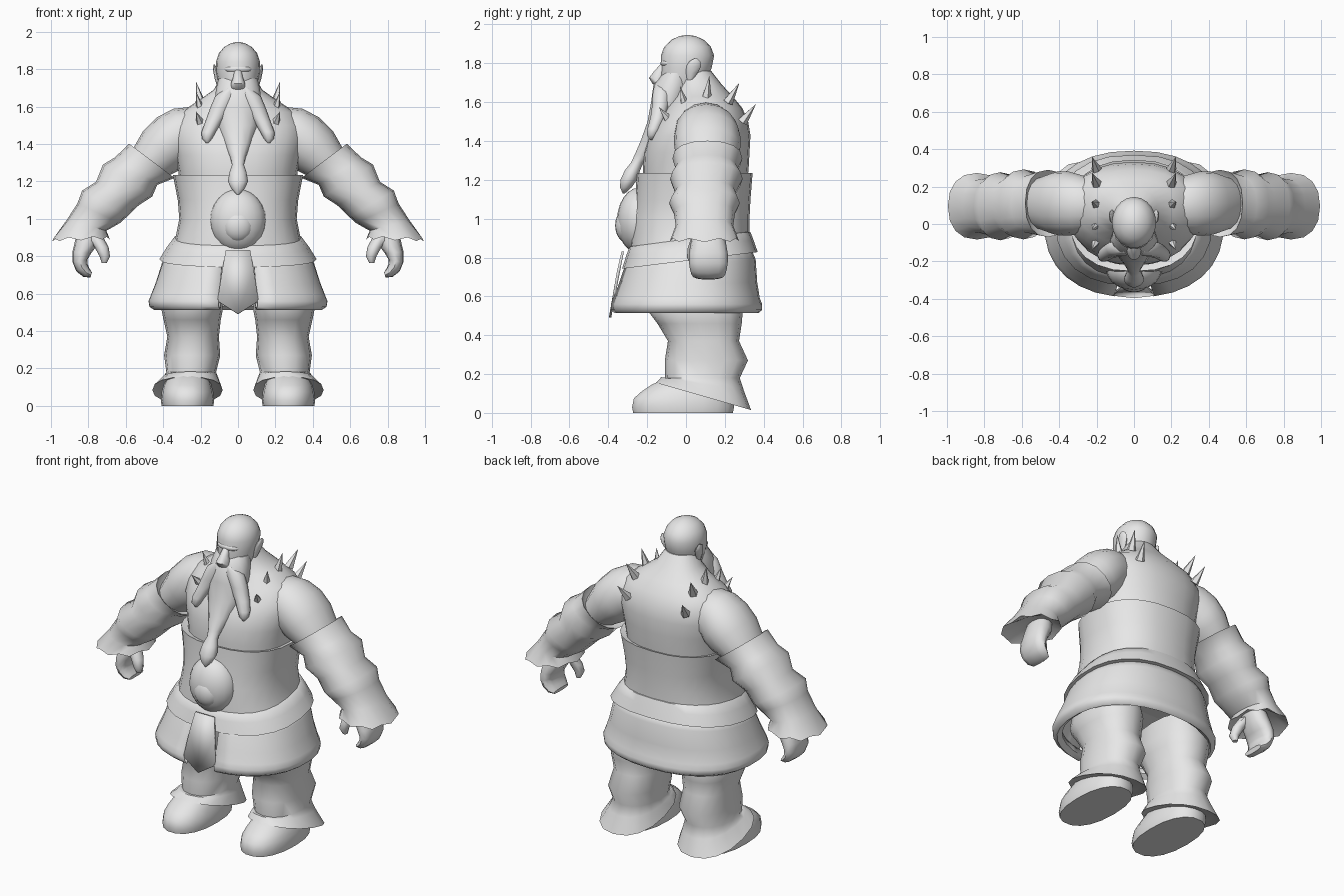
import bpy, bmesh, math
from mathutils import Vector

grey = bpy.data.materials.new("plain_grey")
grey.diffuse_color = (0.8, 0.8, 0.8, 1)


def finish(name, bm, mirror=False, thick=0, angle=50):
    bmesh.ops.recalc_face_normals(bm, faces=bm.faces)
    me = bpy.data.meshes.new(name)
    bm.to_mesh(me)
    bm.free()
    me.shade_smooth()
    me.set_sharp_from_angle(angle=math.radians(angle))
    me.materials.append(grey)
    ob = bpy.data.objects.new(name, me)
    bpy.context.collection.objects.link(ob)
    if thick:
        mod = ob.modifiers.new("thickness", 'SOLIDIFY')
        mod.thickness = thick
    if mirror:
        ob.modifiers.new("mirror", 'MIRROR').use_clip = False
    return ob


def loft(name, rings, n=16, power=2.0, mirror=False, arc=None, thick=0, jag=None):
    """Skin rings (x, y, z, half width, half depth, roll in xz, tilt in yz)."""
    bm = bmesh.new()
    loops = []
    a0, a1 = arc or (0, 360)
    count = n + 1 if arc else n
    for i, r in enumerate(rings):
        x, y, z, ru, rv, roll, tilt = (tuple(r) + (0, 0))[:7]
        roll, tilt = math.radians(roll), math.radians(tilt)
        u = Vector((math.cos(roll), 0, math.sin(roll)))
        v = Vector((0, math.cos(tilt), math.sin(tilt)))
        loop = []
        for k in range(count):
            t = math.radians(a0 + (a1 - a0) * k / n)
            c, s = math.cos(t), math.sin(t)
            c = math.copysign(abs(c) ** (2 / power), c)
            s = math.copysign(abs(s) ** (2 / power), s)
            p = Vector((x, y, z)) + u * c * ru + v * s * rv
            if jag and i == jag[0]:
                p.z += jag[1] * (k % 2)
            loop.append(bm.verts.new(p))
        loops.append(loop)
    for a, b in zip(loops, loops[1:]):
        for k in range(n):
            j = (k + 1) % count
            bm.faces.new((a[k], a[j], b[j], b[k]))
    if not arc:
        bm.faces.new(loops[0])
        bm.faces.new(loops[-1])
    return finish(name, bm, mirror, thick)


def ball(name, loc, scale):
    bm = bmesh.new()
    bmesh.ops.create_uvsphere(bm, u_segments=20, v_segments=12, radius=1)
    for v in bm.verts:
        v.co = Vector([c * s + l for c, s, l in zip(v.co, scale, loc)])
    return finish(name, bm)


# Torso rising into the neck
loft("torso", [
    (0, .045, 1.15, .31, .265), (0, .05, 1.25, .318, .272), (0, .055, 1.34, .335, .272),
    (0, .07, 1.43, .355, .262), (0, .085, 1.50, .35, .235), (0, .092, 1.57, .305, .198),
    (0, .09, 1.63, .215, .15), (0, .07, 1.69, .13, .115), (0, .04, 1.76, .09, .09)], 24, 2.25)

# Wide corset, belly boss and flush flaring belt
loft("corset", [
    (0, .02, .78, .37, .31), (0, .02, .88, .338, .307), (0, .025, 1.0, .314, .302),
    (0, .035, 1.1, .322, .297), (0, .045, 1.235, .348, .298), (0, .045, 1.222, .31, .262)], 24, 2.4)
ball("belly_swell", (0, -.15, .99), (.20, .16, .19))
ball("belly_plate", (0, -.24, .99), (.15, .115, .17))
ball("belly_boss", (0, -.30, .965), (.085, .065, .09))
loft("belt", [
    (0, .02, .90, .325, .295, 0, 7), (0, .02, .893, .348, .314, 0, 7), (0, .02, .85, .38, .33, 0, 7),
    (0, .02, .785, .42, .352, 0, 7), (0, .02, .79, .38, .32, 0, 7)], 24, 2.4)

# Skirt, split at the front, with a rolled hem
loft("skirt", [
    (0, .02, .83, .375, .312, 0, 5), (0, .015, .76, .408, .345, 0, 5), (0, .005, .66, .44, .362, 0, 2),
    (0, 0, .59, .468, .38), (0, 0, .56, .48, .392), (0, 0, .53, .475, .392),
    (0, 0, .513, .45, .372), (0, 0, .535, .42, .345), (0, 0, .57, .425, .345)],
    28, 2.3, arc=(-80, 260), thick=.01)

# Pointed front cloth
bm = bmesh.new()
pts = [(-.065, -.32, .83), (.065, -.32, .83), (.085, -.345, .72), (.11, -.372, .56),
       (0, -.385, .49), (-.11, -.372, .56), (-.085, -.345, .72)]
bm.faces.new([bm.verts.new(p) for p in pts])
finish("front_cloth", bm, thick=.012)

# Legs with flared boot cuffs and feet
loft("leg", [
    (.24, .04, .66, .14, .22), (.245, .05, .52, .165, .242), (.245, .07, .46, .153, .217),
    (.24, .09, .37, .138, .183), (.245, .105, .27, .15, .214), (.25, .085, .18, .133, .192),
    (.255, .085, .15, .15, .215, 0, -9), (.27, .09, .085, .188, .255, 0, -16),
    (.265, .08, .10, .15, .22, 0, -14)], 16, 2.3, mirror=True)
loft("foot", [
    (.27, -.015, 0, .138, .26), (.27, -.015, .03, .143, .266), (.27, -.012, .075, .138, .26),
    (.27, .005, .11, .128, .237), (.268, .025, .145, .115, .205), (.265, .06, .19, .09, .14)],
    18, 2.3, mirror=True)

# Upper arm, ridged sleeve with flared ends, and hand
loft("upper_arm", [
    (.14, .10, 1.46, .10, .10, 88), (.23, .10, 1.46, .14, .145, 85), (.30, .105, 1.448, .148, .162, 72),
    (.355, .11, 1.415, .15, .172, 58), (.41, .11, 1.365, .143, .17, 47),
    (.49, .11, 1.28, .11, .14, 37)], 16, 2.1, mirror=True)
loft("sleeve", [
    (.49, .11, 1.28, .10, .13, 37), (.46, .11, 1.31, .152, .18, 37), (.545, .105, 1.255, .135, .158, 33),
    (.59, .105, 1.205, .157, .187, 33), (.645, .10, 1.135, .13, .155, 29),
    (.715, .095, 1.08, .138, .182, 31), (.745, .095, 1.03, .125, .158, 25),
    (.81, .095, .965, .11, .148, 15), (.84, .095, .885, .155, .178, -2),
    (.815, .10, .935, .08, .115, 5)], 16, 2.3, mirror=True, jag=(8, .018))
loft("hand", [
    (.785, .11, .96, .055, .075, 15), (.808, .115, .88, .062, .09, 12), (.835, .115, .82, .05, .1, 5),
    (.845, .115, .775, .04, .1, -10), (.835, .115, .74, .036, .095, -35),
    (.81, .115, .712, .028, .087, -55), (.785, .115, .70, .014, .07, -72)], 12, 2.4, mirror=True)
loft("thumb", [
    (.77, .07, .91, .045, .04), (.73, .045, .85, .038, .036), (.712, .035, .80, .028, .03),
    (.715, .04, .765, .014, .016)], 8, mirror=True)

# Bald head with a slight brow, nose and ears
loft("head", [
    (0, -.03, 1.62, .075, .085), (0, -.015, 1.70, .10, .12), (0, .003, 1.78, .115, .13),
    (0, .008, 1.84, .118, .137), (0, .008, 1.885, .103, .12), (0, .008, 1.92, .073, .085),
    (0, .008, 1.94, .035, .042), (0, .008, 1.945, .008, .01)], 20)
ball("brow", (0, -.09, 1.80), (.075, .042, .025))
loft("nose", [
    (0, -.10, 1.81, .018, .02), (0, -.13, 1.76, .025, .035), (0, -.148, 1.725, .038, .045),
    (0, -.135, 1.695, .04, .04), (0, -.12, 1.68, .02, .02)], 10)
loft("ear", [
    (.102, .02, 1.715, .012, .015), (.11, .03, 1.75, .015, .03), (.117, .04, 1.785, .015, .038),
    (.125, .045, 1.81, .01, .028), (.128, .05, 1.825, .003, .006)], 8, mirror=True)

# Long beard ending in a bound tip, with two broad moustache locks
loft("beard", [
    (0, -.05, 1.75, .105, .07), (0, -.07, 1.69, .118, .10), (0, -.09, 1.60, .128, .092),
    (0, -.12, 1.50, .11, .08), (0, -.17, 1.40, .072, .065), (0, -.22, 1.33, .042, .045),
    (0, -.25, 1.29, .032, .033), (0, -.275, 1.25, .045, .04), (0, -.295, 1.20, .054, .044),
    (0, -.31, 1.16, .035, .03), (0, -.32, 1.13, .006, .006)], 14)
loft("moustache_lock", [
    (.03, -.125, 1.70, .035, .035), (.065, -.125, 1.655, .058, .048), (.095, -.13, 1.59, .055, .046),
    (.13, -.145, 1.52, .045, .04), (.157, -.165, 1.465, .038, .035), (.165, -.175, 1.43, .028, .028),
    (.165, -.178, 1.405, .006, .006)], 10, mirror=True)

# Spikes along each shoulder: base (y, z), tip (y, z), width
spikes = [((-.09, 1.51), (-.14, 1.575), .025), ((-.005, 1.58), (-.03, 1.68), .026),
          ((.105, 1.62), (.12, 1.735), .028), ((.215, 1.60), (.275, 1.70), .028),
          ((.29, 1.50), (.36, 1.59), .028)]
for i, ((by, bz), (ty, tz), w) in enumerate(spikes):
    bm = bmesh.new()
    base, tip = Vector((.20, by, bz)), Vector((.225, ty, tz))
    axis = (tip - base).normalized()
    side = axis.cross(Vector((1, 0, 0))).normalized()
    out = axis.cross(side)
    ring = [bm.verts.new(base + w * (side * math.cos(t) + out * math.sin(t)))
            for t in (k * math.tau / 5 for k in range(5))]
    top = bm.verts.new(tip)
    bm.faces.new(ring)
    for k in range(5):
        bm.faces.new((ring[k], ring[(k + 1) % 5], top))
    finish(f"shoulder_spike_{i + 1}", bm, mirror=True, angle=30)
